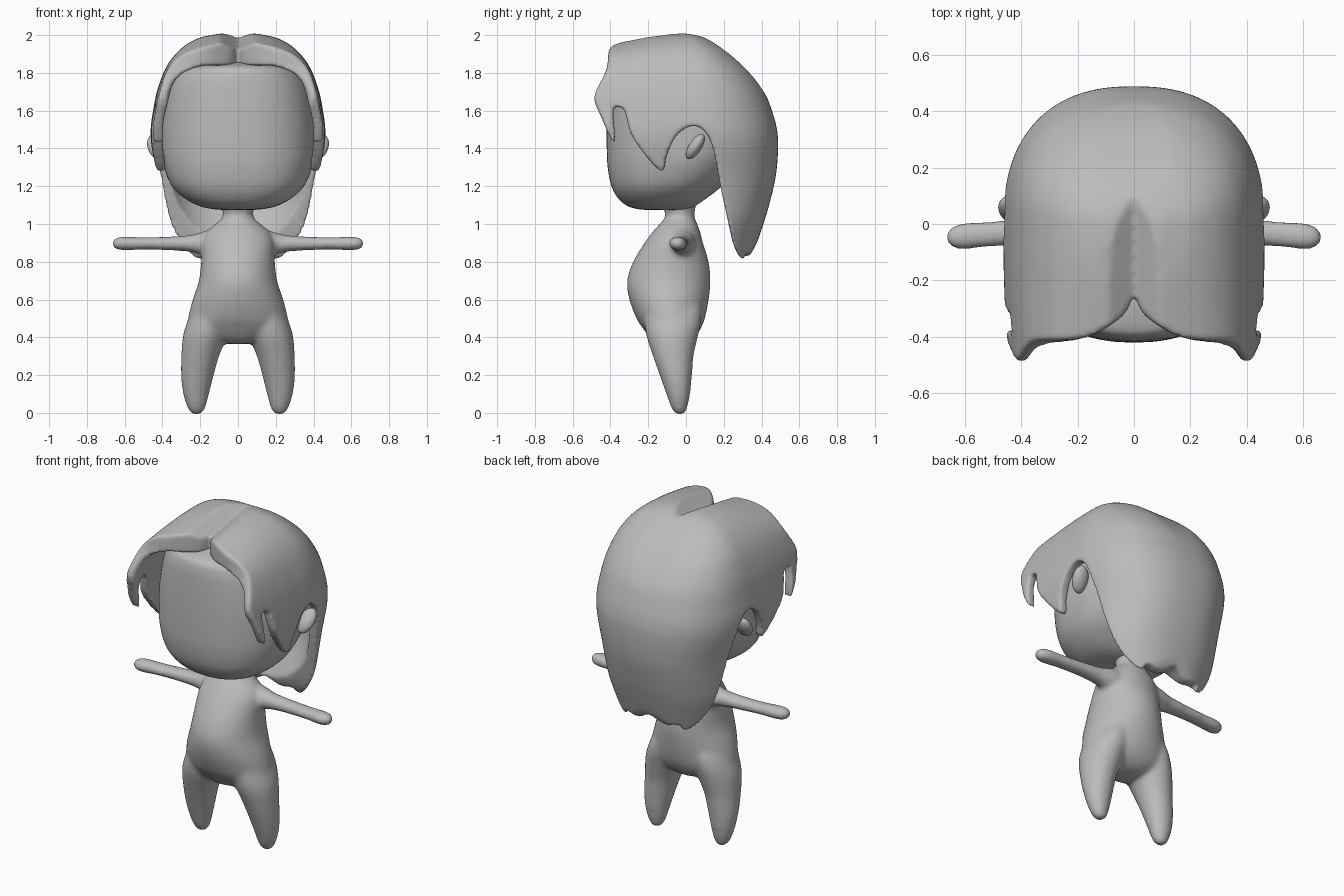
import bpy, bmesh, math

default_cube = bpy.data.objects.get("Cube")
if default_cube:
    bpy.data.objects.remove(default_cube, do_unlink=True)

clay = bpy.data.materials.new("plain grey clay")
clay.use_nodes = True
clay.diffuse_color = (.5, .5, .5, 1)
clay.node_tree.nodes["Principled BSDF"].inputs["Base Color"].default_value = (.5, .5, .5, 1)


def add_object(name, bm):
    bmesh.ops.recalc_face_normals(bm, faces=bm.faces)
    mesh = bpy.data.meshes.new(name)
    bm.to_mesh(mesh)
    bm.free()
    obj = bpy.data.objects.new(name, mesh)
    bpy.context.collection.objects.link(obj)
    mesh.materials.append(clay)
    return obj


def spline(points, closed=False, steps=4):
    """Smooth curve through points of any dimension."""
    count = len(points)
    pick = (lambda i: points[i % count]) if closed else (lambda i: points[max(0, min(count - 1, i))])
    result = []
    for i in range(count if closed else count - 1):
        a, b, c, d = (pick(i + k) for k in (-1, 0, 1, 2))
        for s in range(steps):
            t = s / steps
            result.append([q + t * (r - p + t * (2*p - 5*q + 4*r - e + t * (3*(q - r) + e - p))) / 2
                           for p, q, r, e in zip(a, b, c, d)])
    return result if closed else result + [list(points[-1])]


def skin(bm, rings):
    """Join rings of positions into a closed tube."""
    loops = [[bm.verts.new(p) for p in ring] for ring in rings]
    n = len(loops[0])
    for low, high in zip(loops, loops[1:]):
        for i in range(n):
            j = (i + 1) % n
            bm.faces.new((low[i], low[j], high[j], high[i]))
    bm.faces.new(loops[0][::-1])
    bm.faces.new(loops[-1])


def loft(bm, sections, middle=None, power=2, sides=48):
    """Stack sections (height, half width, front, back[, centre x])."""
    rings = []
    for z, width, front, back, *shift in spline(sections):
        centre = (front + back) / 2 if middle is None else middle
        ring = []
        for i in range(sides):
            c, s = math.cos(math.tau * i / sides), math.sin(math.tau * i / sides)
            depth = back - centre if s > 0 else centre - front
            ring.append(((shift[0] if shift else 0) + width * math.copysign(abs(c) ** (2 / power), c),
                         centre + depth * math.copysign(abs(s) ** (2 / power), s), z))
        rings.append(ring)
    skin(bm, rings)


def prism(name, outline, place):
    """Extrude an outline; place maps (u, v, depth) to a position."""
    bm = bmesh.new()
    skin(bm, [[place(u, v, depth) for u, v in outline] for depth in (-1, 3)])
    return add_object(name, bm)


def bake(obj):
    bpy.context.view_layer.update()
    graph = bpy.context.evaluated_depsgraph_get()
    mesh = bpy.data.meshes.new_from_object(obj.evaluated_get(graph))
    obj.modifiers.clear()
    obj.data = mesh


def carve(obj, cutter, operation):
    mod = obj.modifiers.new("carve", "BOOLEAN")
    mod.operation, mod.solver, mod.object = operation, "EXACT", cutter
    bake(obj)
    bpy.data.objects.remove(cutter, do_unlink=True)


def melt(obj, voxel, repeats):
    """Fuse overlapping volumes and soften them."""
    mod = obj.modifiers.new("fuse", "REMESH")
    mod.mode, mod.voxel_size = "VOXEL", voxel
    mod = obj.modifiers.new("soften", "SMOOTH")
    mod.factor, mod.iterations = .5, repeats
    bake(obj)
    obj.data.polygons.foreach_set("use_smooth", [True] * len(obj.data.polygons))


# Body: torso, legs and arms fused together
bm = bmesh.new()
loft(bm, [(.365, .05, -.12, -.02), (.38, .12, -.17, .02), (.41, .215, -.2, .055), (.45, .265, -.23, .08),
          (.5, .265, -.262, .1), (.6, .24, -.3, .12), (.7, .207, -.312, .13), (.8, .195, -.28, .12),
          (.9, .19, -.22, .09), (.96, .165, -.175, .075), (1, .12, -.14, .06), (1.04, .08, -.11, .045),
          (1.08, .085, -.12, .05), (1.13, .1, -.14, .06)])
for side in (-1, 1):
    loft(bm, [(z, w, f, b, side * x) for z, w, f, b, x in (
        (-.01, .02, -.05, -.01, .22), (.02, .045, -.075, .005, .22), (.1, .069, -.105, .022, .222),
        (.2, .087, -.14, .032, .215), (.3, .1, -.175, .04, .2), (.4, .116, -.208, .062, .177),
        (.48, .113, -.22, .08, .157), (.56, .095, -.225, .08, .137), (.64, .06, -.2, .05, .11))])
    arm = spline([(.1, .09, .08, -.03), (.18, .065, .065, -.02), (.25, .046, .053, -.022), (.35, .038, .048, -.025),
                  (.5, .034, .046, -.035), (.6, .038, .048, -.043), (.645, .031, .038, -.046), (.668, .01, .012, -.047)])
    skin(bm, [[(side * x, y + deep * math.cos(math.tau * i / 24), .897 + tall * math.sin(math.tau * i / 24))
               for i in range(24)] for x, tall, deep, y in arm])
body = add_object("body", bm)
melt(body, .011, 18)

# Head
bm = bmesh.new()
loft(bm, [(1.075, .1, -.23, .0), (1.09, .19, -.3, .04), (1.13, .275, -.355, .1), (1.2, .35, -.395, .19),
          (1.3, .392, -.415, .28), (1.4, .408, -.42, .33), (1.55, .405, -.42, .35), (1.7, .378, -.415, .33),
          (1.78, .34, -.408, .28), (1.83, .28, -.385, .22), (1.855, .12, -.28, .1)], power=2.3)
melt(add_object("head", bm), .015, 4)

# Ears
for side, label in ((-1, "right"), (1, "left")):
    bm = bmesh.new()
    bmesh.ops.create_uvsphere(bm, u_segments=24, v_segments=16, radius=1)
    for v in bm.verts:
        x, y, z = v.co
        v.co = side * (.43 + .05 * x + .012 * z), .05 + .03 * y + .04 * z, 1.41 + .065 * z - .015 * y
    for face in bm.faces:
        face.smooth = True
    add_object(label + "_ear", bm)

# Hair: outer volume, domed towards the front
bm = bmesh.new()
loft(bm, [(z, w, f, b) for z, w, f, b in (
    (.79, .34, -1.3, .34), (.88, .365, -1.3, .37), (1, .4, -1.3, .41), (1.1, .412, -1.3, .44),
    (1.25, .427, -1.3, .475), (1.4, .457, -1.3, .488), (1.5, .463, -1.3, .482), (1.6, .45, -1.3, .455),
    (1.7, .43, -1.3, .415), (1.8, .395, -1.2, .345), (1.87, .355, -.85, .275), (1.93, .3, -.52, .2),
    (1.97, .24, -.32, .135), (1.99, .19, -.22, .09), (2.008, .1, -.12, .05))], middle=.0, power=2.4, sides=80)
hair = add_object("hair", bm)

# Hollow for the head, open towards the face
bm = bmesh.new()
loft(bm, [(z, w, -1.6, b) for z, w, b in (
    (.7, .22, .2), (.9, .28, .26), (1.1, .36, .35), (1.3, .385, .39), (1.5, .405, .4), (1.65, .378, .36),
    (1.75, .345, .3), (1.81, .28, .24), (1.84, .18, .15))], middle=.0, power=2.4, sides=80)
carve(hair, add_object("hollow", bm), "DIFFERENCE")

# Locks and hem, shaped from the side
locks = [(-.04, 2.01), (-.15, 1.995), (-.25, 1.985), (-.395, 1.95), (-.42, 1.82), (-.485, 1.68), (-.46, 1.59),
         (-.38, 1.43), (-.385, 1.6), (-.36, 1.62), (-.325, 1.6), (-.29, 1.475), (-.2, 1.345), (-.125, 1.28),
         (-.1, 1.37), (-.045, 1.475), (.035, 1.52), (.1, 1.49), (.145, 1.395), (.18, 1.21), (.215, 1.05),
         (.255, .88), (.31, .81), (.37, .89), (.43, 1.05), (.48, 1.24), (.5, 1.4), (.47, 1.58), (.385, 1.74),
         (.265, 1.87), (.13, 1.97), (.05, 2)]
carve(hair, prism("side_shape", spline(locks, True), lambda u, v, d: (d - 1, u, v)), "INTERSECT")

# Swept fringe with a centre parting, shaped from above
half = spline([(.005, -.26), (.04, -.325), (.14, -.39), (.25, -.42), (.34, -.435), (.395, -.49), (.46, -.45), (.6, -.4)])
fringe = half + [(.6, .6), (-.6, .6)] + [(-x, y) for x, y in reversed(half)]
carve(hair, prism("fringe_shape", fringe, lambda u, v, d: (u, v, d)), "INTERSECT")

# Parting groove
bm = bmesh.new()
corners = [bm.verts.new(p) for p in ((-.35, -.5, 2.1), (.35, -.5, 2.1), (0, -.5, 1.88), (0, .12, 1.99))]
bmesh.ops.convex_hull(bm, input=corners)
carve(hair, add_object("groove", bm), "DIFFERENCE")

# Wavy back hem
wave = [(-.2, .7)] + [(x / 50, .86 - abs(x) / 300 + .015 * math.cos(x * .7)) for x in range(-9, 10)] + [(.2, .7)]
carve(hair, prism("hem_shape", wave, lambda u, v, d: (u, d, v)), "DIFFERENCE")
melt(hair, .0095, 12)
